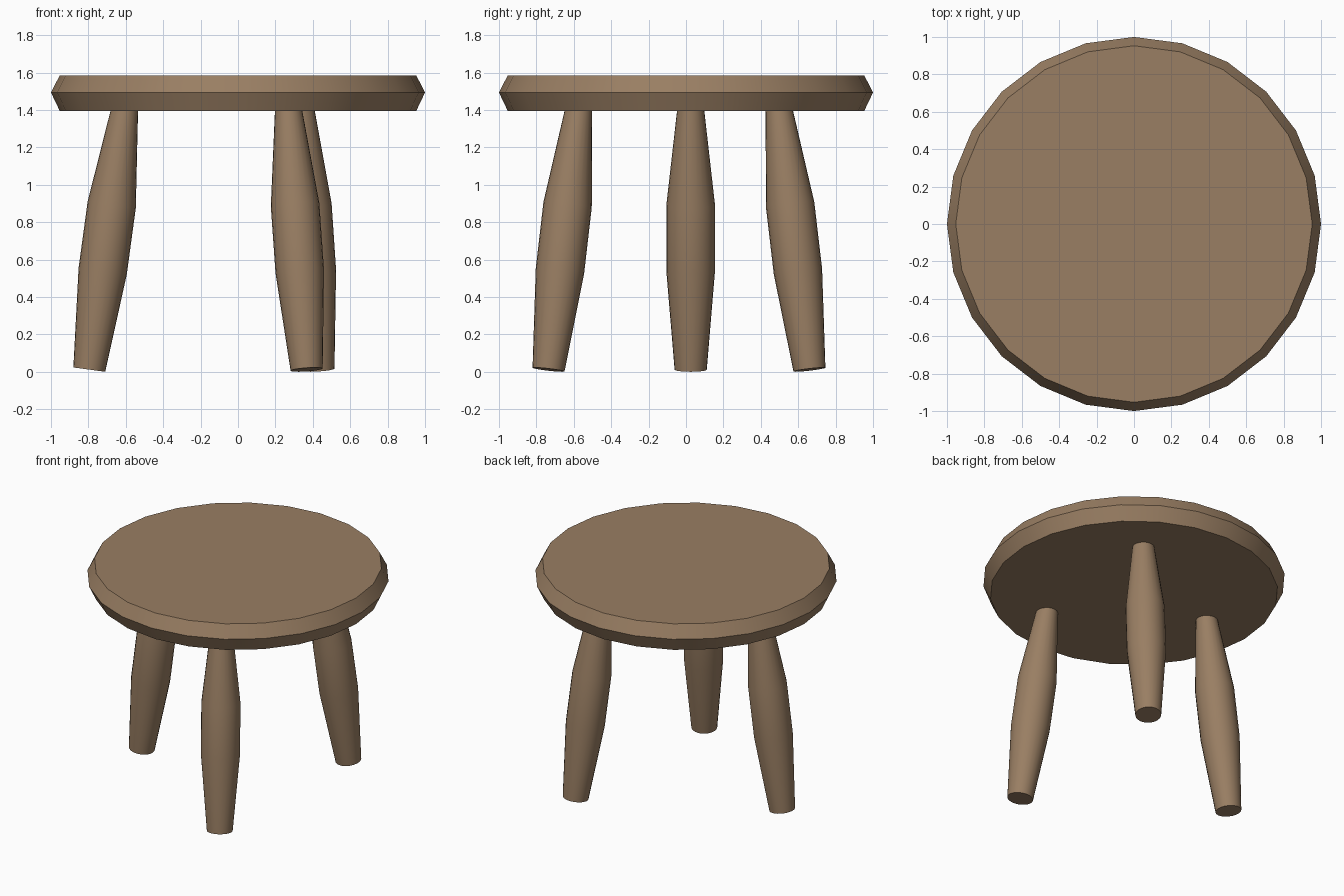
import bpy, bmesh, math
from mathutils import Vector

if "Cube" in bpy.data.objects:
    bpy.data.objects.remove(bpy.data.objects["Cube"])

wood = bpy.data.materials.new("brown_wood")
wood.diffuse_color = (0.32, 0.21, 0.125, 1)
wood.use_nodes = True
wood.node_tree.nodes["Principled BSDF"].inputs["Base Color"].default_value = wood.diffuse_color


def turned(name, profile, start, end, sides):
    """Lathe (radius, fraction along axis) rings around the line start-end."""
    start, end = Vector(start), Vector(end)
    axis = end - start
    turn = Vector((0, 0, 1)).rotation_difference(axis)
    bm = bmesh.new()
    rings = []
    for r, t in profile:
        rings.append([bm.verts.new(start + axis * t + turn @ Vector(
            (r * math.cos(a), r * math.sin(a), 0)))
            for a in (math.tau * i / sides for i in range(sides))])
    for low, high in zip(rings, rings[1:]):
        for i in range(sides):
            j = (i + 1) % sides
            bm.faces.new((low[i], low[j], high[j], high[i]))
    bm.faces.new(rings[0][::-1])
    bm.faces.new(rings[-1])
    mesh = bpy.data.meshes.new(name)
    bm.to_mesh(mesh)
    bm.free()
    mesh.materials.append(wood)
    obj = bpy.data.objects.new(name, mesh)
    bpy.context.collection.objects.link(obj)
    bpy.ops.object.select_all(action='DESELECT')
    obj.select_set(True)
    bpy.context.view_layer.objects.active = obj
    bpy.ops.object.shade_smooth_by_angle(angle=math.radians(30))
    return obj


# Round seat with a pointed rim
turned("seat", [(0.953, 0), (1.0, 0.52), (0.953, 1)],
       (0, 0, 1.395), (0, 0, 1.585), 24)

# Three splayed legs, thickest in the middle, ending just inside the seat
leg_profile = [(0.086, 0), (0.13, 0.38), (0.13, 0.637), (0.073, 1), (0.070, 1.02)]
legs = {
    "left_leg": ((-0.795, 0.025), (-0.607, 0.025)),
    "front_leg": ((0.367, -0.735), (0.27, -0.575)),
    "back_leg": ((0.43, 0.66), (0.337, 0.498)),
}
for name, (foot, head) in legs.items():
    turned(name, leg_profile, (*foot, 0.012), (*head, 1.395), 24)
